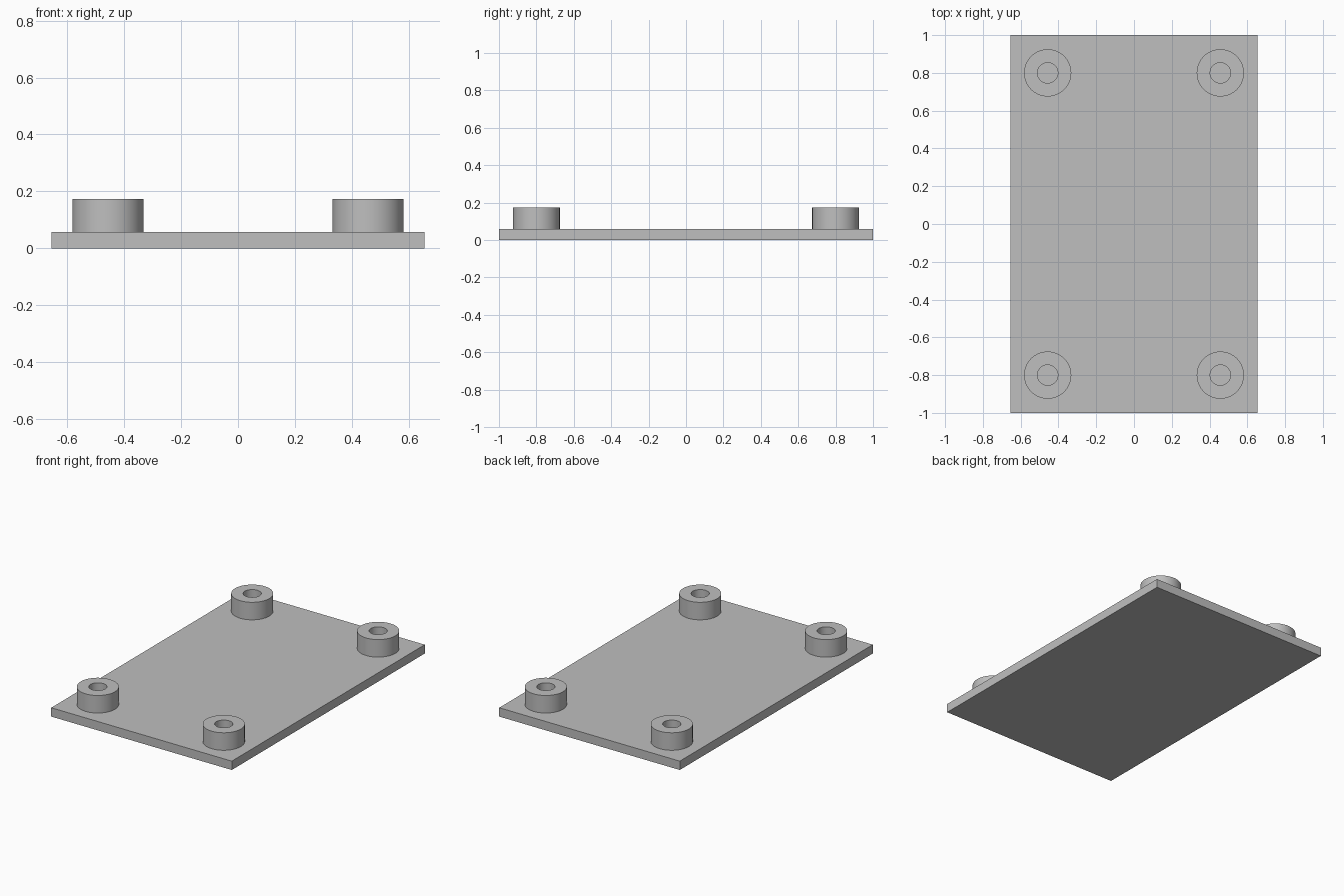
import bpy
import bmesh
import math

cube = bpy.data.objects.get("Cube")
if cube:
    bpy.data.objects.remove(cube, do_unlink=True)

HALF_X, HALF_Y, PLATE_H = 0.655, 1.0, 0.058
POST_X, POST_Y, POST_TOP = 0.457, 0.80, 0.173
OUTER_R, HOLE_R, SIDES = 0.125, 0.054, 64

grey = bpy.data.materials.new("plain grey")
grey.use_nodes = True
colour = (0.52, 0.52, 0.52, 1)
grey.diffuse_color = colour
grey.node_tree.nodes["Principled BSDF"].inputs["Base Color"].default_value = colour


def make_object(name, bm, location=(0, 0, 0)):
    bmesh.ops.recalc_face_normals(bm, faces=bm.faces)
    mesh = bpy.data.meshes.new(name)
    bm.to_mesh(mesh)
    bm.free()
    mesh.materials.append(grey)
    obj = bpy.data.objects.new(name, mesh)
    obj.location = location
    bpy.context.collection.objects.link(obj)
    return obj


# Flat base plate
bm = bmesh.new()
bmesh.ops.create_cube(bm, size=1)
bmesh.ops.scale(bm, verts=bm.verts, vec=(2 * HALF_X, 2 * HALF_Y, PLATE_H))
make_object("base_plate", bm, (0, 0, PLATE_H / 2))


# Hollow round standoff: outer wall, top ring and bore, open onto the plate
def standoff(name, x, y):
    bm = bmesh.new()
    profile = [(OUTER_R, PLATE_H), (OUTER_R, POST_TOP), (HOLE_R, POST_TOP), (HOLE_R, PLATE_H)]
    rings = []
    for radius, z in profile:
        angles = [math.tau * i / SIDES for i in range(SIDES)]
        rings.append([bm.verts.new((radius * math.cos(a), radius * math.sin(a), z)) for a in angles])
    for low, high in zip(rings, rings[1:]):
        for i in range(SIDES):
            j = (i + 1) % SIDES
            face = bm.faces.new((low[i], low[j], high[j], high[i]))
            face.normal_update()
    obj = make_object(name, bm, (x, y, 0))
    # An open shell: make sure the ring on top faces up
    if max(obj.data.polygons, key=lambda p: abs(p.normal.z)).normal.z < 0:
        obj.data.flip_normals()
    bpy.ops.object.select_all(action="DESELECT")
    obj.select_set(True)
    bpy.context.view_layer.objects.active = obj
    bpy.ops.object.shade_smooth_by_angle(angle=math.radians(30))


for side, sx in (("left", 1), ("right", -1)):
    for end, sy in (("front", -1), ("back", 1)):
        standoff(f"{end}_{side}_standoff", sx * POST_X, sy * POST_Y)
